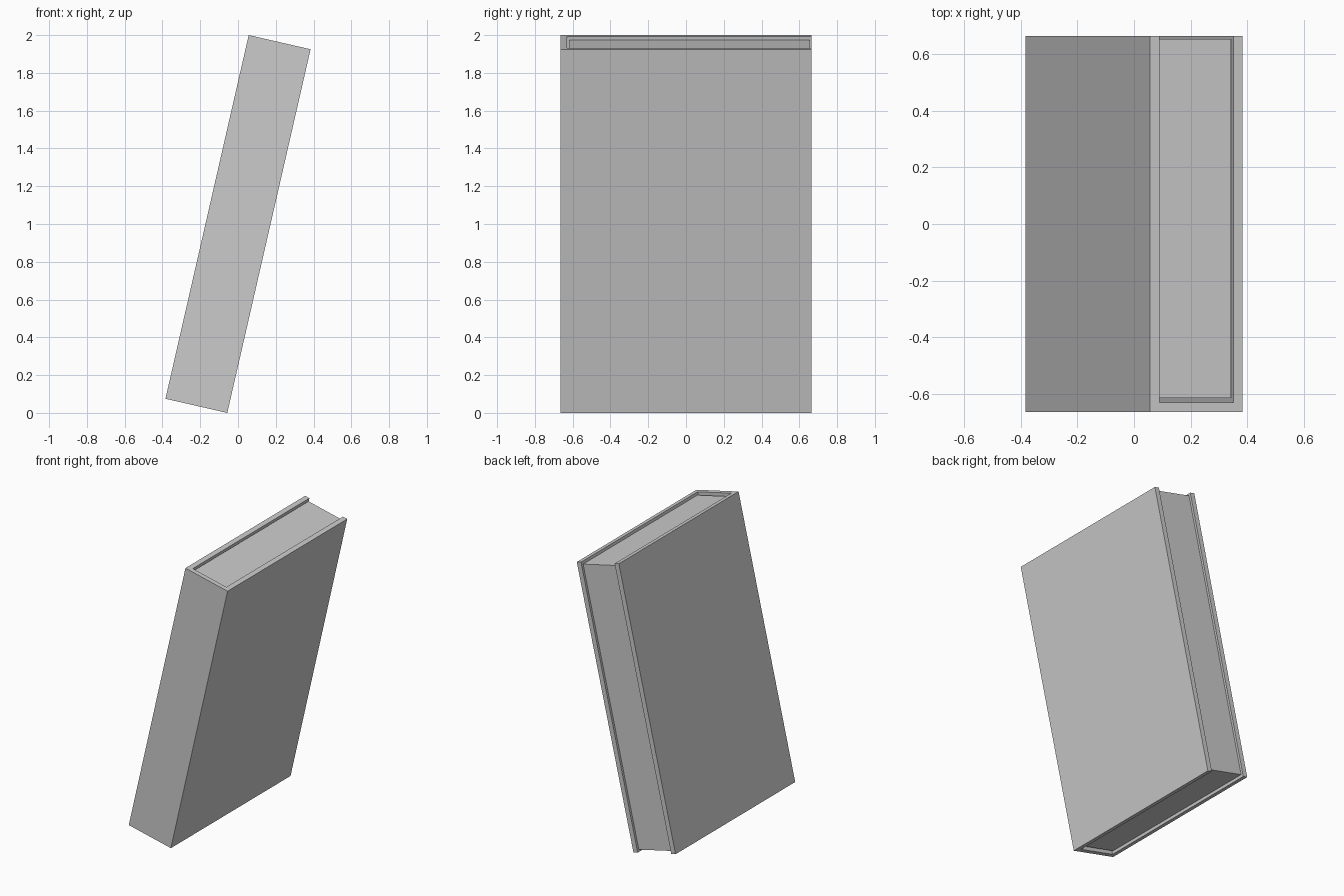
import bpy
import bmesh
import math
from mathutils import Matrix

default = bpy.data.objects.get("Cube")
if default:
    bpy.data.objects.remove(default, do_unlink=True)

# Book dimensions, before it leans
WIDTH, DEPTH, HEIGHT = 0.336, 1.33, 1.975
BOARD = 0.034
LEAN = math.radians(12.9)

grey = bpy.data.materials.new("plain grey")
grey.use_nodes = True
colour = (0.6, 0.6, 0.6, 1)
grey.diffuse_color = colour
grey.node_tree.nodes["Principled BSDF"].inputs["Base Color"].default_value = colour

# Leans the book to the side around its middle, resting on its lower edge
lean = Matrix.Translation((0, 0, 1)) @ Matrix.Rotation(LEAN, 4, "Y")


def upright_prism(name, outline, height):
    """Extrude an (x, y) outline to a centred prism and lean it."""
    bm = bmesh.new()
    base = bm.faces.new([bm.verts.new((x, y, -height / 2)) for x, y in outline])
    top = bmesh.ops.extrude_face_region(bm, geom=[base])
    verts = [v for v in top["geom"] if isinstance(v, bmesh.types.BMVert)]
    bmesh.ops.translate(bm, verts=verts, vec=(0, 0, height))
    bmesh.ops.recalc_face_normals(bm, faces=bm.faces)
    mesh = bpy.data.meshes.new(name)
    bm.to_mesh(mesh)
    bm.free()
    mesh.materials.append(grey)
    obj = bpy.data.objects.new(name, mesh)
    obj.matrix_world = lean
    bpy.context.collection.objects.link(obj)
    return obj


# Cover: two boards joined by the spine at the front
w, d = WIDTH / 2, DEPTH / 2
inner = w - BOARD
spine_inside = -d + BOARD
upright_prism("cover", [(-w, -d), (w, -d), (w, d), (inner, d),
                        (inner, spine_inside), (-inner, spine_inside),
                        (-inner, d), (-w, d)], HEIGHT)

# Page block: slightly smaller than the space inside the cover
p = inner - 0.005
front, back = spine_inside + 0.015, d - 0.011
upright_prism("pages", [(-p, front), (p, front), (p, back), (-p, back)],
              HEIGHT - 2 * 0.017)
